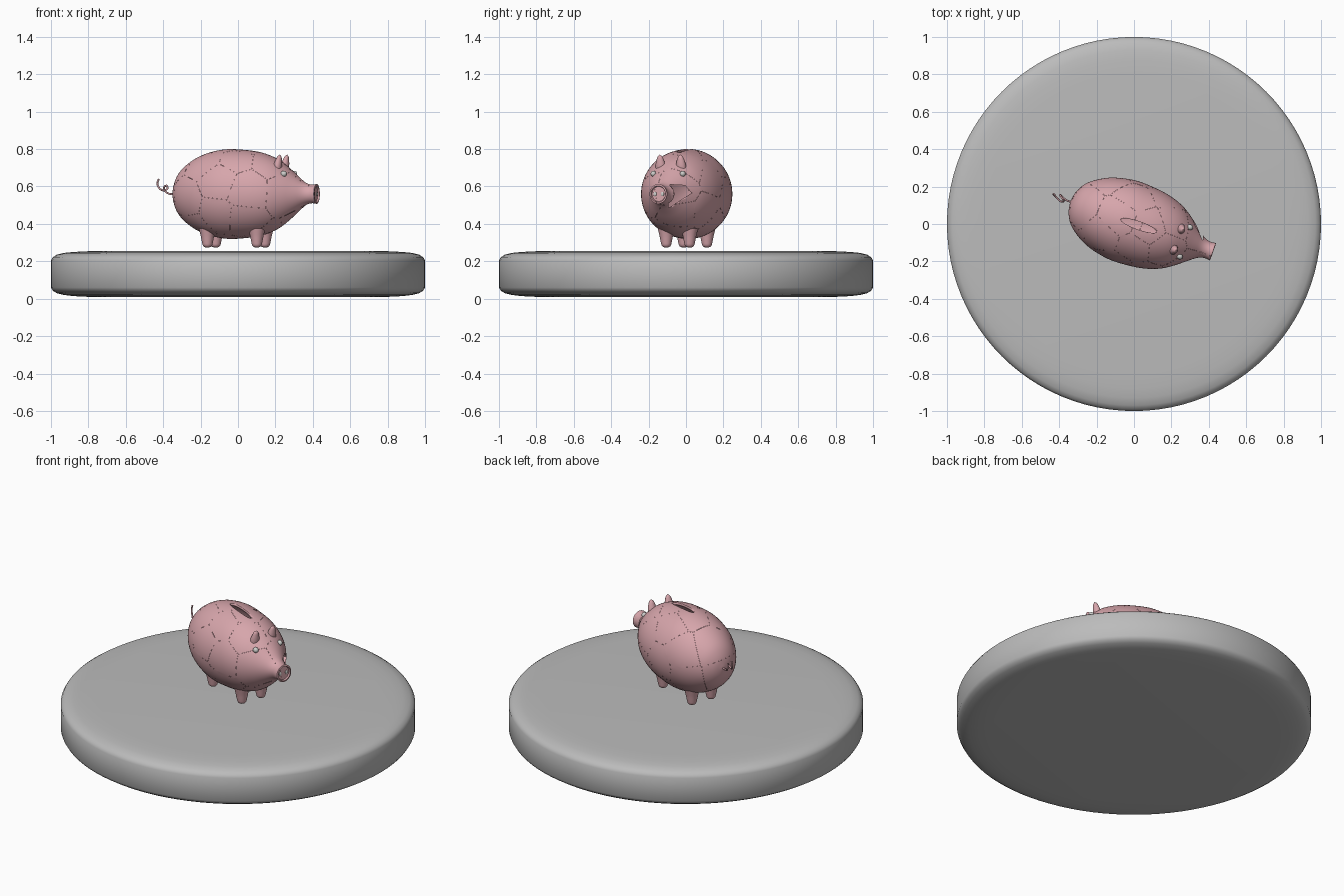
import bpy, bmesh, math, random
from mathutils import Vector, Matrix

if "Cube" in bpy.data.objects:
    bpy.data.objects.remove(bpy.data.objects["Cube"])

random.seed(4)


def material(name, rgb):
    m = bpy.data.materials.new(name)
    m.diffuse_color = (*rgb, 1)
    m.use_nodes = True
    m.node_tree.nodes["Principled BSDF"].inputs["Base Color"].default_value = m.diffuse_color
    return m


PINK = material("pink_ceramic", (0.68, 0.38, 0.41))
GREY = material("stone_grey", (0.50, 0.50, 0.50))
PALE = material("pale_grey", (0.62, 0.62, 0.60))

# Pig frame: local x runs from tail to snout, origin at the body centre
PIG = Matrix.Translation((0, 0, 0.56)) @ Matrix.Rotation(math.radians(-19.4), 4, 'Z')


def finish(name, bm, mat, matrix=None, angle=40):
    me = bpy.data.meshes.new(name)
    bm.to_mesh(me)
    bm.free()
    if matrix:
        me.transform(matrix)
    me.materials.append(mat)
    ob = bpy.data.objects.new(name, me)
    bpy.context.collection.objects.link(ob)
    bpy.context.view_layer.objects.active = ob
    for o in bpy.context.selected_objects:
        o.select_set(False)
    ob.select_set(True)
    bpy.ops.object.shade_smooth_by_angle(angle=math.radians(angle))
    return ob


def lathe(bm, profile, segments):
    """Spin (radius, height) points about z; end points on the axis close it."""
    rings = []
    for r, h in profile:
        if r == 0:
            rings.append([bm.verts.new((0, 0, h))] * segments)
        else:
            rings.append([bm.verts.new((r * math.cos(a), r * math.sin(a), h))
                          for a in (2 * math.pi * i / segments for i in range(segments))])
    for a, b in zip(rings, rings[1:]):
        for i in range(segments):
            j = (i + 1) % segments
            bm.faces.new(list(dict.fromkeys((a[i], a[j], b[j], b[i]))))


def smooth(points, steps=4):
    """Catmull-Rom curve through the points."""
    p = [Vector(q) for q in points]
    p = [2 * p[0] - p[1]] + p + [2 * p[-1] - p[-2]]
    out = []
    for a, b, c, d in zip(p, p[1:], p[2:], p[3:]):
        for k in range(steps):
            t = k / steps
            out.append(0.5 * (2 * b + (c - a) * t + (2 * a - 5 * b + 4 * c - d) * t * t
                              + (3 * b - a - 3 * c + d) * t ** 3))
    return out + [p[-2]]


# Round pedestal with softened rims
bm = bmesh.new()
lathe(bm, [(0, .01), (.80, .01), (.88, .014), (.93, .02), (.97, .03), (.99, .043), (1, .06), (1, .205),
           (.99, .222), (.97, .235), (.93, .245), (.88, .25), (.80, .254), (0, .254)], 96)
bmesh.ops.recalc_face_normals(bm, faces=bm.faces)
finish("pedestal", bm, GREY)

# Hollow body: outer and inner lathed skins, axis turned from z to x
side = smooth([(.0, -.362), (.07, -.348), (.14, -.303), (.205, -.205), (.238, -.08), (.237, .03),
               (.222, .13), (.19, .215), (.145, .28), (.098, .335), (.062, .38), (.05, .415),
               (.053, .447)])
side[0].x = 0
end = [(.044, .449), (.040, .440), (0, .440)]
bm = bmesh.new()
lathe(bm, [tuple(p) for p in side] + end, 64)
bmesh.ops.recalc_face_normals(bm, faces=bm.faces)
outer = set(bm.faces)
inner = [(0, -.347)] + [(max(p.x - .014, .02), p.y * .97) for p in side[2:-8]]
lathe(bm, inner + [(0, inner[-1][1])], 48)
skin = [f for f in bm.faces if f not in outer]
bmesh.ops.recalc_face_normals(bm, faces=skin)
bmesh.ops.reverse_faces(bm, faces=skin)
turn = Matrix.Diagonal((1, .93, 1, 1)) @ Matrix.Rotation(math.radians(90), 4, 'Y')
body = finish("pig_body", bm, PINK, PIG @ turn)

# Cutters: coin slot in the back, broken gap in one cheek
bm = bmesh.new()
bmesh.ops.create_cone(bm, cap_ends=True, segments=40, radius1=1, radius2=1, depth=.2,
                      matrix=Matrix.Translation((.027, 0, .24)) @ Matrix.Diagonal((.1, .021, 1, 1)))
slot = finish("slot_cutter", bm, PINK, PIG)
bm = bmesh.new()
corners = [(-.085, .61), (-.005, .606), (.03, .565), (-.095, .485)]
face = bm.faces.new([bm.verts.new((.18, y, z)) for y, z in corners])
ext = bmesh.ops.extrude_face_region(bm, geom=[face])
bmesh.ops.translate(bm, vec=(.19, 0, 0),
                    verts=[v for v in ext["geom"] if isinstance(v, bmesh.types.BMVert)])
bmesh.ops.recalc_face_normals(bm, faces=bm.faces)
gap = finish("cheek_cutter", bm, PINK)
for cutter in (slot, gap):
    mod = body.modifiers.new("cut", 'BOOLEAN')
    mod.object, mod.operation, mod.solver = cutter, 'DIFFERENCE', 'EXACT'
bpy.context.view_layer.objects.active = body
for mod in list(body.modifiers):
    if mod.type == 'BOOLEAN':
        bpy.ops.object.modifier_move_to_index(modifier=mod.name, index=0)
        bpy.ops.object.modifier_apply(modifier=mod.name)
for cutter in (slot, gap):
    bpy.data.objects.remove(cutter)

# Cracks: slice the body into shards around scattered seeds
seeds = []
while len(seeds) < 26:
    d = Vector([random.gauss(0, 1) for _ in range(3)]).normalized()
    s = PIG @ Vector((d.x * .36, d.y * .21, d.z * .23))
    if all((s - t).length > .14 for t in seeds):
        seeds.append(s)
shards = bmesh.new()
for s in seeds:
    piece = bmesh.new()
    piece.from_mesh(body.data)
    for t in seeds:
        if t is not s:
            bmesh.ops.bisect_plane(piece, geom=piece.verts[:] + piece.edges[:] + piece.faces[:],
                                   plane_co=(s + t) / 2, plane_no=t - s, clear_outer=True)
    bmesh.ops.scale(piece, vec=(.997,) * 3, verts=piece.verts, space=Matrix.Translation(-s))
    part = bpy.data.meshes.new("shard")
    piece.to_mesh(part)
    piece.free()
    shards.from_mesh(part)
    bpy.data.meshes.remove(part)
shards.to_mesh(body.data)
shards.free()

# Ears, eyes, nostrils and feet, mirrored across the body axis
ear = smooth([(.026, -.02), (.024, .0), (.019, .022), (.012, .042), (.0, .054)])
ear[-1].x = 0
foot = smooth([(.046, .10), (.036, .06), (.030, .03), (.025, .01), (.015, .0), (0, -.001)])
foot[-1].x = 0


def ball(name, place, scale):
    b = bmesh.new()
    bmesh.ops.create_uvsphere(b, u_segments=20, v_segments=12, radius=1)
    finish(name, b, PALE, PIG @ Matrix.Translation(place) @ Matrix.Diagonal((*scale, 1)))


for tag, m in (("left", 1), ("right", -1)):
    bm = bmesh.new()
    lathe(bm, [tuple(p) for p in ear], 20)
    bmesh.ops.recalc_face_normals(bm, faces=bm.faces)
    finish(tag + "_ear", bm, PINK, PIG @ Matrix.Translation((.247, m * .058, .158))
           @ Matrix.Rotation(math.radians(12), 4, 'Y') @ Matrix.Diagonal((.9, 1.1, 1, 1)))
    ball(tag + "_eye", (.288, m * .083, .108), (.017, .015, .016))
    ball(tag + "_nostril", (.440, m * .021, 0), (.004, .009, .012))
    for end_name, x in (("back", -.15), ("front", .13)):
        bm = bmesh.new()
        lathe(bm, [tuple(p) for p in foot], 20)
        bmesh.ops.recalc_face_normals(bm, faces=bm.faces)
        finish(f"{end_name}_{tag}_foot", bm, PINK, PIG @ Matrix.Translation((x, m * .066, -.284)))

# Curly tail
curve = bpy.data.curves.new("tail", 'CURVE')
curve.dimensions = '3D'
curve.bevel_depth, curve.bevel_resolution, curve.use_fill_caps = .005, 2, True
path = smooth([(-.35, 0, 0), (-.385, 0, .0), (-.415, .012, .012), (-.425, .015, .035), (-.405, .0, .045),
               (-.395, -.012, .03), (-.415, -.015, .018), (-.445, 0, .03), (-.46, .008, .055),
               (-.452, .008, .08)])
spline = curve.splines.new('POLY')
spline.points.add(len(path) - 1)
for p, q in zip(spline.points, path):
    p.co = (*(PIG @ q), 1)
curve.materials.append(PINK)
bpy.context.collection.objects.link(bpy.data.objects.new("tail", curve))
